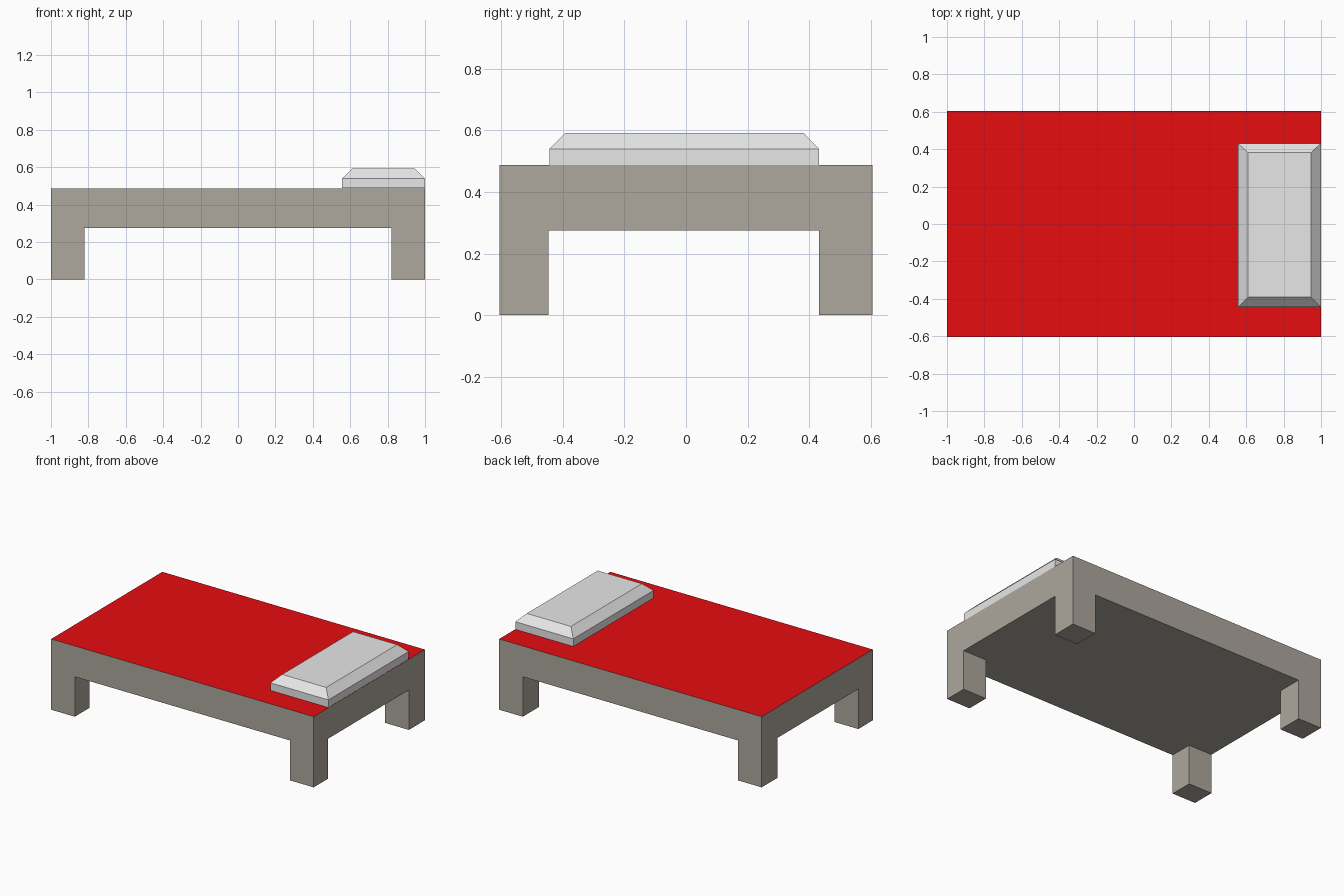
import bpy, bmesh

if "Cube" in bpy.data.objects:
    bpy.data.objects.remove(bpy.data.objects["Cube"])

def material(name, rgb):
    m = bpy.data.materials.new(name)
    m.diffuse_color = (*rgb, 1)
    m.use_nodes = True
    m.node_tree.nodes["Principled BSDF"].inputs["Base Color"].default_value = m.diffuse_color
    return m

GREY = material("warm grey frame", (0.418, 0.388, 0.337))
RED = material("red blanket", (0.8, 0.004, 0.005))
WHITE = material("pillow white", (0.8, 0.8, 0.8))

def finish(bm, name, mats):
    bmesh.ops.recalc_face_normals(bm, faces=bm.faces)
    me = bpy.data.meshes.new(name)
    bm.to_mesh(me)
    bm.free()
    for m in mats:
        me.materials.append(m)
    ob = bpy.data.objects.new(name, me)
    bpy.context.collection.objects.link(ob)
    return ob

def extrude(bm, faces, z):
    """Extrude faces vertically to height z and remove the originals."""
    out = bmesh.ops.extrude_face_region(bm, geom=faces)["geom"]
    for v in out:
        if isinstance(v, bmesh.types.BMVert):
            v.co.z = z

# Bed frame: 3x3 plan grid, raised into a slab, corner cells pulled down as legs
UNDER, TOP = 0.275, 0.487
xs = (-1, -0.82, 0.82, 1)
ys = (-0.605, -0.447, 0.431, 0.605)
bm = bmesh.new()
g = [[bm.verts.new((x, y, UNDER)) for y in ys] for x in xs]
cells = {(i, j): bm.faces.new((g[i][j], g[i+1][j], g[i+1][j+1], g[i][j+1]))
         for i in range(3) for j in range(3)}
corners = [cells[i, j] for i in (0, 2) for j in (0, 2)]
extrude(bm, list(cells.values()), TOP)
bm.faces.ensure_lookup_table()
corners = [f for f in bm.faces
           if all(abs(v.co.z - UNDER) < 1e-5 for v in f.verts)
           and abs(f.calc_center_median().x) > 0.8
           and abs(f.calc_center_median().y) > 0.4]
for f in corners:
    out = bmesh.ops.extrude_discrete_faces(bm, faces=[f])["faces"][0]
    for v in out.verts:
        v.co.z = 0
# red blanket is the top of the slab
for f in bm.faces:
    if all(v.co.z > TOP - 1e-4 for v in f.verts):
        f.material_index = 1
bmesh.ops.recalc_face_normals(bm, faces=bm.faces)
bmesh.ops.dissolve_limit(bm, angle_limit=0.01, verts=bm.verts, edges=bm.edges,
                         delimit={'MATERIAL'})
finish(bm, "bed_frame", [GREY, RED])

# Pillow: stacked rectangles forming a box with a bevelled top
rings = [(0.557, 0.999, -0.443, 0.431, TOP + 0.0005),
         (0.557, 0.999, -0.443, 0.431, 0.54),
         (0.61, 0.946, -0.391, 0.381, 0.592)]
bm = bmesh.new()
loops = [[bm.verts.new(p) for p in ((a, c, z), (b, c, z), (b, d, z), (a, d, z))]
         for a, b, c, d, z in rings]
for lo, hi in zip(loops, loops[1:]):
    for k in range(4):
        n = (k + 1) % 4
        bm.faces.new((lo[k], lo[n], hi[n], hi[k]))
bm.faces.new(loops[0][::-1])
bm.faces.new(loops[-1])
finish(bm, "pillow", [WHITE])
